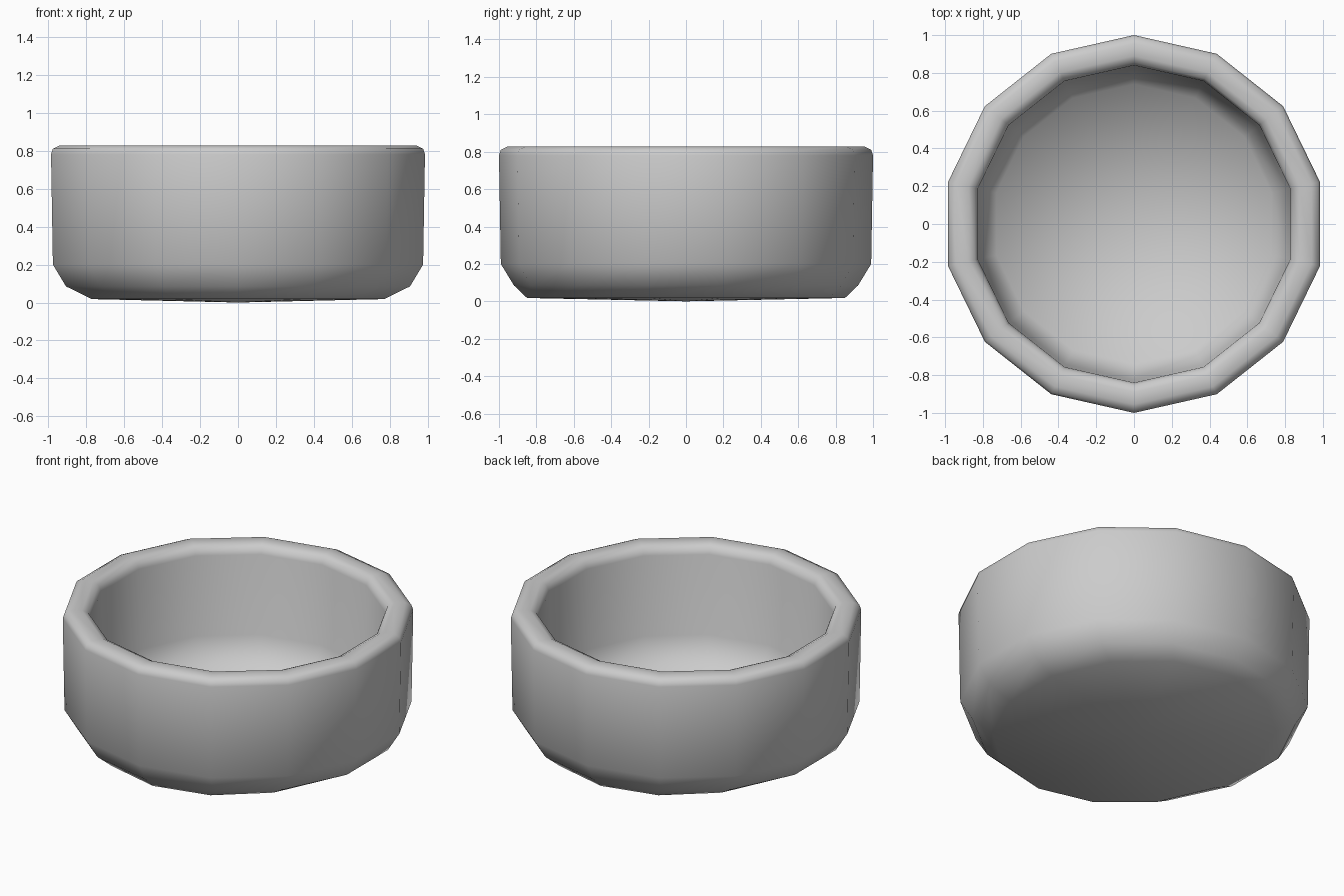
import bpy
import bmesh
import math

if "Cube" in bpy.data.objects:
    bpy.data.objects.remove(bpy.data.objects["Cube"], do_unlink=True)

SIDES = 14

# Clay grey for the whole bowl
grey = bpy.data.materials.new("clay_grey")
grey.use_nodes = True
colour = (0.6, 0.6, 0.6, 1)
grey.diffuse_color = colour
grey.node_tree.nodes["Principled BSDF"].inputs["Base Color"].default_value = colour

# Rings from the underside, up the wall, over the rim and down inside:
# radius, height, sideways scale
rings = [
    (0.85, 0.018, 0.93), (0.92, 0.085, 1.01), (0.99, 0.2, 1.01),      # foot
    (1.0, 0.78, 1.01), (0.99, 0.81, 1.01), (0.955, 0.827, 1.01),      # outer wall and lip
    (0.89, 0.827, 1.01), (0.855, 0.81, 1.01), (0.84, 0.77, 1.01),     # rim
    (0.825, 0.27, 1.01), (0.74, 0.085, 1.01),                         # inner wall and floor
]

bm = bmesh.new()


def make_ring(radius, z, squeeze):
    verts = []
    for i in range(SIDES):
        a = math.pi / 2 + math.tau * i / SIDES
        verts.append(bm.verts.new((radius * squeeze * math.cos(a), radius * math.sin(a), z)))
    return verts


loops = [make_ring(*ring) for ring in rings]
for low, high in zip(loops, loops[1:]):
    for i in range(SIDES):
        j = (i + 1) % SIDES
        bm.faces.new((low[i], low[j], high[j], high[i]))

# Slightly bulging underside and dished floor
for loop, z in ((loops[0], 0.0), (loops[-1], 0.05)):
    centre = bm.verts.new((0, 0, z))
    for i in range(SIDES):
        bm.faces.new((loop[i], loop[(i + 1) % SIDES], centre))

bmesh.ops.recalc_face_normals(bm, faces=bm.faces)
mesh = bpy.data.meshes.new("bowl")
bm.to_mesh(mesh)
bm.free()
mesh.materials.append(grey)
for face in mesh.polygons:
    face.use_smooth = True

bowl = bpy.data.objects.new("bowl", mesh)
bpy.context.collection.objects.link(bowl)
